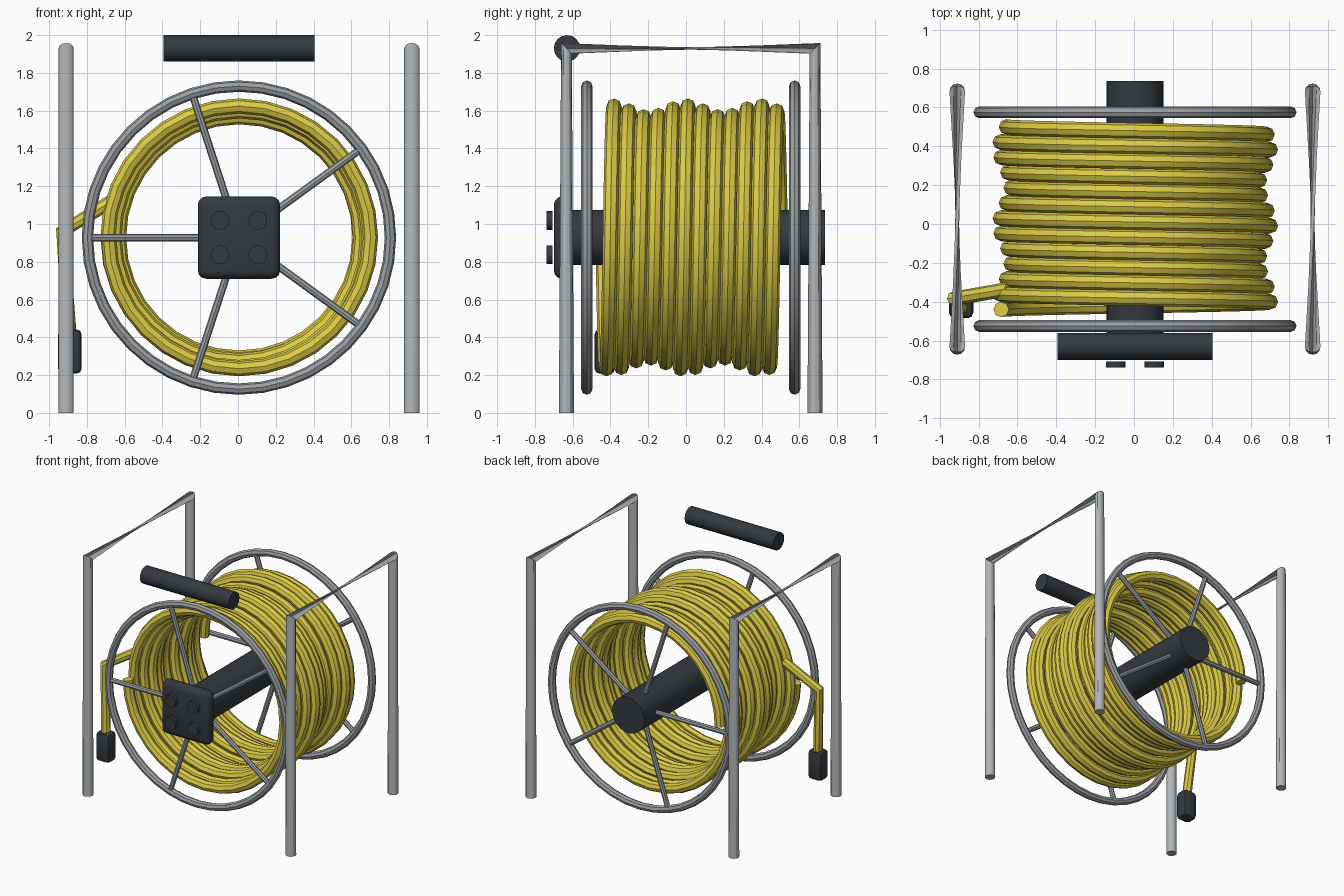
import bpy, bmesh, math
from mathutils import Vector

if "Cube" in bpy.data.objects:
    bpy.data.objects.remove(bpy.data.objects["Cube"])

CX, CZ, CY = 0.005, 0.928, 0.025      # reel axis and mid depth


def material(name, rgb):
    m = bpy.data.materials.new(name)
    m.diffuse_color = (*rgb, 1)
    m.use_nodes = True
    m.node_tree.nodes["Principled BSDF"].inputs["Base Color"].default_value = m.diffuse_color
    return m


YELLOW = material("hose_yellow", (0.72, 0.60, 0.06))
DARK = material("dark_plastic", (0.035, 0.042, 0.05))
STEEL = material("spool_steel", (0.33, 0.35, 0.37))
LIGHT = material("frame_steel", (0.45, 0.48, 0.50))


def finish(ob, name, mat):
    ob.name = name
    ob.data.materials.append(mat)
    bpy.ops.object.select_all(action='DESELECT')
    bpy.context.view_layer.objects.active = ob
    ob.select_set(True)
    bpy.ops.object.shade_smooth_by_angle(angle=math.radians(30))
    return ob


def tube(name, pts, r, n, ref, mat, twist_at=None):
    """Sweep an n-sided ring along pts; twist_at crosses one span by half a turn."""
    pts, ref = [Vector(p) for p in pts], Vector(ref)
    bm, rings = bmesh.new(), []
    for i, p in enumerate(pts):
        before = (p - pts[i - 1]).normalized() if i else Vector()
        after = (pts[i + 1] - p).normalized() if i < len(pts) - 1 else Vector()
        t = (before + after).normalized()
        a = ref.cross(t).normalized()
        b = t.cross(a)
        rings.append([bm.verts.new(p + r * (a * math.cos(k * math.tau / n) + b * math.sin(k * math.tau / n)))
                      for k in range(n)])
    for i in range(len(rings) - 1):
        s = n // 2 if i == twist_at else 0
        A, B = rings[i], rings[i + 1]
        for k in range(n):
            bm.faces.new((A[k], A[(k + 1) % n], B[(k + 1 + s) % n], B[(k + s) % n]))
    bm.faces.new(rings[0][::-1])
    bm.faces.new(rings[-1])
    me = bpy.data.meshes.new(name)
    bm.to_mesh(me)
    bm.free()
    ob = bpy.data.objects.new(name, me)
    bpy.context.collection.objects.link(ob)
    return finish(ob, name, mat)


def cylinder(name, a, b, r, n, mat):
    a, b = Vector(a), Vector(b)
    d = b - a
    bpy.ops.mesh.primitive_cylinder_add(vertices=n, radius=r, depth=d.length, location=(a + b) / 2,
                                        rotation=d.to_track_quat('Z', 'Y').to_euler())
    return finish(bpy.context.object, name, mat)


def rounded_box(name, loc, size, bevel, segments, mat):
    bpy.ops.mesh.primitive_cube_add(size=1, location=loc)
    ob = bpy.context.object
    ob.scale = size
    bpy.ops.object.transform_apply(location=False, rotation=False, scale=True)
    mod = ob.modifiers.new("bevel", 'BEVEL')
    mod.width, mod.segments = bevel, segments
    bpy.ops.object.modifier_apply(modifier="bevel")
    return finish(ob, name, mat)


# Side frames: two posts joined by a pinched top bar
for side, sx in (("left", -1), ("right", 1)):
    x = CX + sx * 0.915
    y0, y1, top = CY - 0.658, CY + 0.658, 1.93
    tube(side + "_frame", [(x, y0, 0), (x, y0, top), (x, y1, top), (x, y1, 0)],
         0.04, 12, (1, 0, 0), LIGHT, twist_at=1)

# Spool rims with five spokes each
for end, y in (("front", CY - 0.55), ("back", CY + 0.55)):
    bpy.ops.mesh.primitive_torus_add(major_segments=40, minor_segments=8, major_radius=0.802, minor_radius=0.03,
                                     location=(CX, y, CZ), rotation=(math.pi / 2, 0, 0))
    finish(bpy.context.object, end + "_rim", STEEL)
    for k in range(5):
        ang = math.pi + k * math.tau / 5
        d = Vector((math.cos(ang), 0, math.sin(ang)))
        c = Vector((CX, y, CZ))
        cylinder(f"{end}_spoke_{k + 1}", c + d * 0.1, c + d * 0.8, 0.02, 8, STEEL)

# Hub, front socket box with four socket covers, carry handle
cylinder("hub", (CX, -0.685, CZ), (CX, 0.737, CZ), 0.146, 24, DARK)
rounded_box("socket_box", (CX, -0.65, CZ), (0.436, 0.10, 0.436), 0.045, 3, DARK)
for i in (-1, 1):
    for j in (-1, 1):
        x, z = CX + i * 0.1, CZ + j * 0.091
        cylinder(f"socket_{i + 2}_{j + 2}", (x, -0.738, z), (x, -0.708, z), 0.05, 16, DARK)
cylinder("handle", (CX - 0.4, -0.63, 1.93), (CX + 0.4, -0.63, 1.93), 0.07, 16, DARK)

# Wound hose: twelve turns with a gently waving radius
TURNS, SEG = 12, 32
coil = []
for i in range(TURNS * SEG + 1):
    t = i / SEG
    ang = math.pi + t * math.tau
    r = 0.667 + 0.03 * math.cos(math.tau * (t - 0.6) / 5)
    coil.append((CX + r * math.cos(ang), -0.44 + 0.94 * t / TURNS, CZ + r * math.sin(ang)))
tube("hose_coil", coil, 0.04, 8, (0, 1, 0), YELLOW)

# Loose hose end with plug
tube("hose_tail", [(-0.645, -0.335, 1.135), (-0.93, -0.385, 0.96), (-0.89, -0.43, 0.4)],
     0.037, 8, (0, 1, 0), YELLOW)
rounded_box("plug", (-0.89, -0.43, 0.325), (0.125, 0.11, 0.235), 0.028, 2, DARK)
